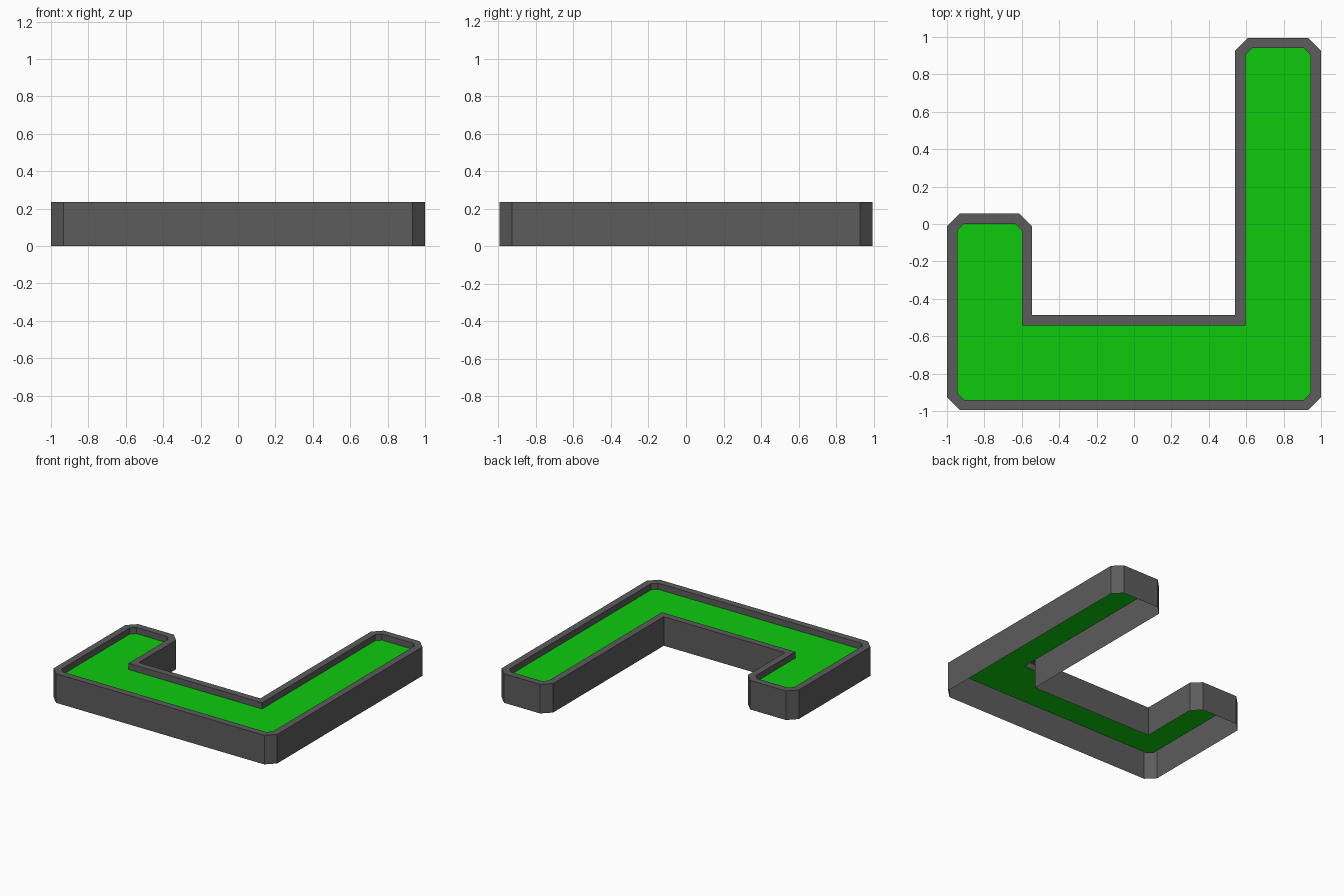
import bpy, bmesh

if "Cube" in bpy.data.objects:
    bpy.data.objects.remove(bpy.data.objects["Cube"])

H = 0.235       # rim height
FLOOR = 0.185   # height of the recessed green surface


def material(name, rgb):
    m = bpy.data.materials.new(name)
    m.diffuse_color = (*rgb, 1)
    m.use_nodes = True
    m.node_tree.nodes["Principled BSDF"].inputs["Base Color"].default_value = m.diffuse_color
    return m


def outline(d, c):
    """J-shaped outline inset by d, convex corners chamfered by c."""
    l, r, b, t = -1 + d, 1 - d, -0.995 + d, 0.995 - d
    s, a1, a2, n = 0.055 - d, -0.545 - d, 0.54 + d, -0.487 - d
    return [(l + c, b), (r - c, b), (r, b + c), (r, t - c), (r - c, t),
            (a2 + c, t), (a2, t - c), (a2, n), (a1, n), (a1, s - c),
            (a1 - c, s), (l + c, s), (l, s - c), (l, b + c)]


def make_object(name, bm, mat):
    me = bpy.data.meshes.new(name)
    bm.to_mesh(me)
    bm.free()
    me.materials.append(mat)
    ob = bpy.data.objects.new(name, me)
    bpy.context.collection.objects.link(ob)
    return ob


grey = material("dark grey", (0.107, 0.107, 0.107))
green = material("bright green", (0.004, 0.59, 0.004))

outer = outline(0, 0.068)
inner = outline(0.055, 0.036)

# Border: outer wall, flat rim and short inner wall, open underneath
bm = bmesh.new()
loops = [[bm.verts.new((x, y, z)) for x, y in pts]
         for pts, z in ((outer, 0), (outer, H), (inner, H), (inner, FLOOR))]
for low, high in zip(loops, loops[1:]):
    for i in range(len(low)):
        j = (i + 1) % len(low)
        bm.faces.new((low[i], low[j], high[j], high[i]))
make_object("border_wall", bm, grey)

# Green surface set below the rim
bm = bmesh.new()
bm.faces.new([bm.verts.new((x, y, FLOOR)) for x, y in inner])
make_object("green_surface", bm, green)
